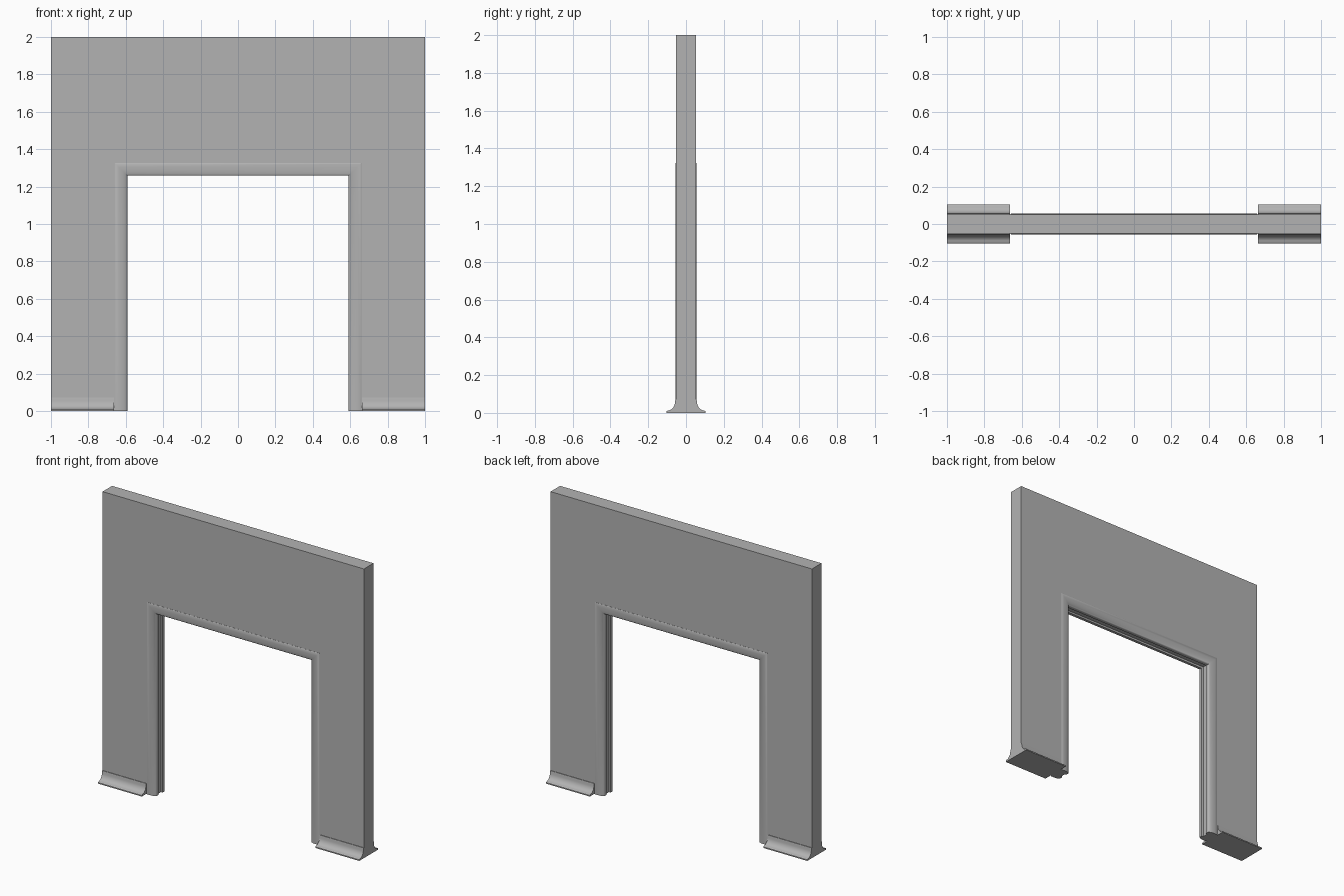
import bpy
import bmesh
from math import cos, sin, pi, radians

cube = bpy.data.objects.get("Cube")
if cube:
    bpy.data.objects.remove(cube, do_unlink=True)

OPEN_X, OPEN_Z = 0.592, 1.258   # clear opening
WALL_Y = 0.052                  # half thickness
TRIM_W = 0.068                  # trim width around the opening

grey = bpy.data.materials.new("plain grey")
grey.use_nodes = True
COLOUR = (0.45, 0.45, 0.45, 1)
grey.diffuse_color = COLOUR
grey.node_tree.nodes["Principled BSDF"].inputs["Base Color"].default_value = COLOUR


def loft(name, sections, smooth=False):
    """Bridge closed cross-sections in order and cap both ends."""
    bm = bmesh.new()
    rings = [[bm.verts.new(p) for p in s] for s in sections]
    for a, b in zip(rings, rings[1:]):
        for i in range(len(a)):
            j = (i + 1) % len(a)
            bm.faces.new((a[i], a[j], b[j], b[i]))
    bm.faces.new(rings[0])
    bm.faces.new(rings[-1])
    bmesh.ops.recalc_face_normals(bm, faces=bm.faces)
    mesh = bpy.data.meshes.new(name)
    bm.to_mesh(mesh)
    bm.free()
    mesh.materials.append(grey)
    obj = bpy.data.objects.new(name, mesh)
    bpy.context.collection.objects.link(obj)
    if smooth:
        bpy.ops.object.select_all(action="DESELECT")
        obj.select_set(True)
        bpy.context.view_layer.objects.active = obj
        bpy.ops.object.shade_smooth_by_angle(angle=radians(35))
    return obj


# Wall: an upside-down U that stops under the trim
hx, hz = OPEN_X + 0.03, OPEN_Z + 0.03
outline = [(-1, 0), (-1, 2), (1, 2), (1, 0), (hx, 0), (hx, hz), (-hx, hz), (-hx, 0)]
loft("wall", [[(x, y, z) for x, z in outline] for y in (-WALL_Y, WALL_Y)])

# Opening trim: rounded casing on both faces with a recessed centre channel
half = [(TRIM_W, 0.045), (TRIM_W, 0.053), (TRIM_W - 0.006, 0.056)]
half += [(0.045 * (1 - sin(a)), 0.040 + 0.016 * cos(a))
         for a in (i * pi / 16 for i in range(9))]
half += [(0, 0.022), (0.012, 0.020)]
profile = half + [(u, -y) for u, y in reversed(half)]


def trim_section(side, at_floor):
    return [(side * (OPEN_X + u), y, 0 if at_floor else OPEN_Z + u) for u, y in profile]


loft("opening_trim", [trim_section(-1, True), trim_section(-1, False),
                      trim_section(1, False), trim_section(1, True)], True)

# Skirting: concave foot on both faces of each wall leg
foot = [(0.045, 0), (0.103, 0), (0.103, 0.008)]
foot += [(0.098 - 0.040 * sin(a), 0.060 - 0.048 * cos(a))
         for a in (i * pi / 16 for i in range(9))]
foot += [(0.056, 0.072), (0.045, 0.072)]
for x_side, x_name in ((1, "left"), (-1, "right")):
    for y_side, y_name in ((-1, "front"), (1, "back")):
        loft(f"{x_name}_{y_name}_skirting",
             [[(x_side * x, y_side * y, z) for y, z in foot]
              for x in (OPEN_X + TRIM_W + 0.004, 1.0)], True)
